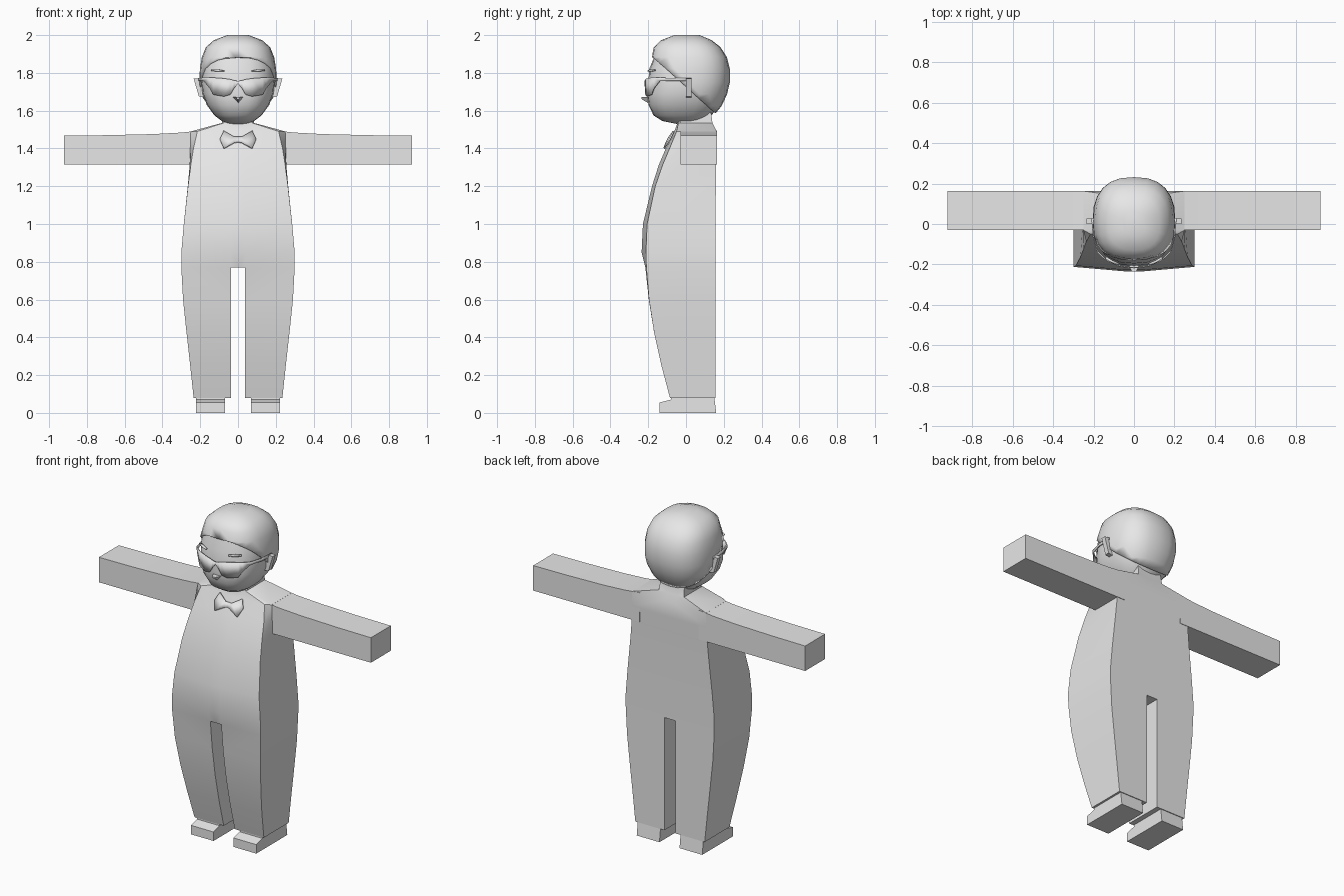
import bpy, bmesh, math
from mathutils import Vector

if "Cube" in bpy.data.objects:
    bpy.data.objects.remove(bpy.data.objects["Cube"])

grey = bpy.data.materials.new("plain_grey")
grey.diffuse_color = (0.8, 0.8, 0.8, 1)
grey.use_nodes = True
grey.node_tree.nodes["Principled BSDF"].inputs["Base Color"].default_value = grey.diffuse_color


def finish(bm, name, mirror=False, thick=0, angle=35):
    """Turn a bmesh into a shaded object, optionally thickened and mirrored."""
    bmesh.ops.recalc_face_normals(bm, faces=bm.faces)
    me = bpy.data.meshes.new(name)
    bm.to_mesh(me)
    bm.free()
    me.materials.append(grey)
    ob = bpy.data.objects.new(name, me)
    bpy.context.collection.objects.link(ob)
    bpy.ops.object.select_all(action='DESELECT')
    ob.select_set(True)
    bpy.context.view_layer.objects.active = ob
    bpy.ops.object.shade_smooth_by_angle(angle=math.radians(angle))
    if mirror:
        m = ob.modifiers.new("mirror", 'MIRROR')
        m.use_clip = True
    if thick:
        s = ob.modifiers.new("thickness", 'SOLIDIFY')
        s.thickness, s.offset = thick, 0
    return ob


def loft(bm, rings, closed=True, caps=(True, True)):
    """Bridge a list of rings of points."""
    vs = [[bm.verts.new(p) for p in r] for r in rings]
    n = len(vs[0])
    for a, b in zip(vs, vs[1:]):
        for i in range(n if closed else n - 1):
            j = (i + 1) % n
            bm.faces.new((a[i], a[j], b[j], b[i]))
    if caps[0]:
        bm.faces.new(vs[0])
    if caps[1]:
        bm.faces.new(vs[-1])


def strip(name, cols, slope=0, thick=0.006):
    """Mirrored thin plate from columns (x, y, z top, z bottom)."""
    bm = bmesh.new()
    loft(bm, [[(x, y + slope * (z - 1.49), z) for z in (t, b)]
              for x, y, t, b in cols], closed=False, caps=(False, False))
    return finish(bm, name, mirror=True, thick=thick)


# Body: half of the legs and torso, mirrored
INNER = 0.037


def half_ring(z, wf, ws, yc, ye, yb):
    return [(INNER, yc, z), (wf, ye, z), (ws, -0.03, z), (ws, yb, z), (INNER, yb, z)]


legs = [(0.08, .235, .235, -.085, -.085, .155), (0.25, .253, .253, -.13, -.13, .155),
        (0.42, .272, .272, -.168, -.168, .155), (0.6, .291, .291, -.197, -.196, .155),
        (0.77, .30, .30, -.215, -.21, .155)]
torso = [legs[-1], (0.85, .30, .30, -.235, -.212, .155), (1.0, .287, .287, -.228, -.206, .156),
         (1.2, .265, .266, -.18, -.163, .158), (1.31, .25, .256, -.145, -.125, .16),
         (1.4, .236, .253, -.107, -.087, .163), (1.49, .215, .25, -.062, -.05, .163),
         (1.535, .075, .085, -.045, -.04, .14), (1.61, .07, .08, -.045, -.04, .13)]
bm = bmesh.new()
loft(bm, [half_ring(*r) for r in legs], caps=(True, False))
rings = []
for r in torso:
    h = half_ring(*r)
    rings.append([(0, r[3], r[0])] + h + [(0, r[5], r[0])])
loft(bm, rings, closed=False, caps=(False, False))
# crotch
bm.faces.new([bm.verts.new((x, y, .77)) for x, y in
              ((0, -.215), (INNER, -.215), (INNER, .155), (0, .155))])
bmesh.ops.remove_doubles(bm, verts=bm.verts, dist=1e-4)
finish(bm, "body", mirror=True)

# Arms
bm = bmesh.new()
loft(bm, [[(x, -.03, 1.315), (x, .163, 1.315), (x, .163, t), (x, -.03, t)]
          for x, t in ((.2, 1.495), (.3, 1.484), (.45, 1.476), (.7, 1.47), (.922, 1.468))])
finish(bm, "arms", mirror=True)

# Shoes
side = ((-.14, 0), (.16, 0), (.15, .08), (-.08, .08), (-.08, .07), (-.14, .055))
bm = bmesh.new()
loft(bm, [[(x, y, z) for y, z in side] for x in (.068, .222)])
finish(bm, "shoes", mirror=True)

# Head and hair share one rounded-square loft: z, half width, front y, back y
SKULL = [(1.53, .05, -.05, .07), (1.545, .085, -.125, .10), (1.575, .125, -.172, .135),
         (1.63, .165, -.198, .18), (1.69, .188, -.207, .208), (1.75, .195, -.199, .222),
         (1.82, .192, -.195, .222), (1.88, .182, -.17, .207), (1.93, .162, -.163, .175),
         (1.965, .122, -.125, .13), (1.99, .055, -.06, .07)]


def skull():
    bm = bmesh.new()
    rings = []
    for z, w, f, b in SKULL:
        ring = []
        for i in range(24):
            c, s = math.cos(i * math.pi / 12), math.sin(i * math.pi / 12)
            k = 2 / 2.5
            ring.append((math.copysign(abs(c) ** k, c) * w,
                         (f + b) / 2 + math.copysign(abs(s) ** k, s) * (b - f) / 2, z))
        rings.append(ring)
    loft(bm, rings)
    return bm


finish(skull(), "head", angle=50)

# Hair: upper rear part of the skull, cut along a slanted hairline
bm = skull()
bmesh.ops.bisect_plane(bm, geom=bm.verts[:] + bm.edges[:] + bm.faces[:], dist=1e-5,
                       plane_co=Vector((0, 0, 1.727)), plane_no=Vector((0, .906, 1)).normalized(),
                       clear_inner=True)
finish(bm, "hair", thick=0.02, angle=50)

# Ears
ear = ((.18, 1.67), (.207, 1.675), (.235, 1.77), (.205, 1.772), (.18, 1.76))
bm = bmesh.new()
loft(bm, [[(x, y, z) for x, z in ear] for y in (0, .028)])
finish(bm, "ears", mirror=True)

# Glasses: lenses wrapping round into the temples
strip("glasses", [(0, -.216, 1.757, 1.742), (.02, -.215, 1.76, 1.72), (.04, -.213, 1.766, 1.685),
                  (.075, -.206, 1.771, 1.675), (.13, -.182, 1.775, 1.685), (.15, -.168, 1.775, 1.72),
                  (.18, -.138, 1.775, 1.757), (.202, -.06, 1.773, 1.758), (.207, .03, 1.773, 1.758)])

# Closed eyes
strip("eyes", [(.075, -.199, 1.812, 1.807), (.11, -.185, 1.819, 1.807), (.14, -.166, 1.817, 1.811)],
      thick=0.012)

# Nose
bm = bmesh.new()
loft(bm, [[(-.028, -.2, 1.672), (.028, -.2, 1.672), (0, -.2, 1.64), (0, -.2, 1.645)],
          [(-.01, -.236, 1.672), (.01, -.236, 1.672), (.006, -.234, 1.66), (-.006, -.234, 1.66)]])
finish(bm, "nose")

# Bow tie
strip("bow_tie", [(0, -.072, 1.462, 1.434), (.02, -.072, 1.46, 1.43),
                  (.075, -.066, 1.492, 1.40), (.095, -.064, 1.45, 1.445)], slope=0.55, thick=0.009)
